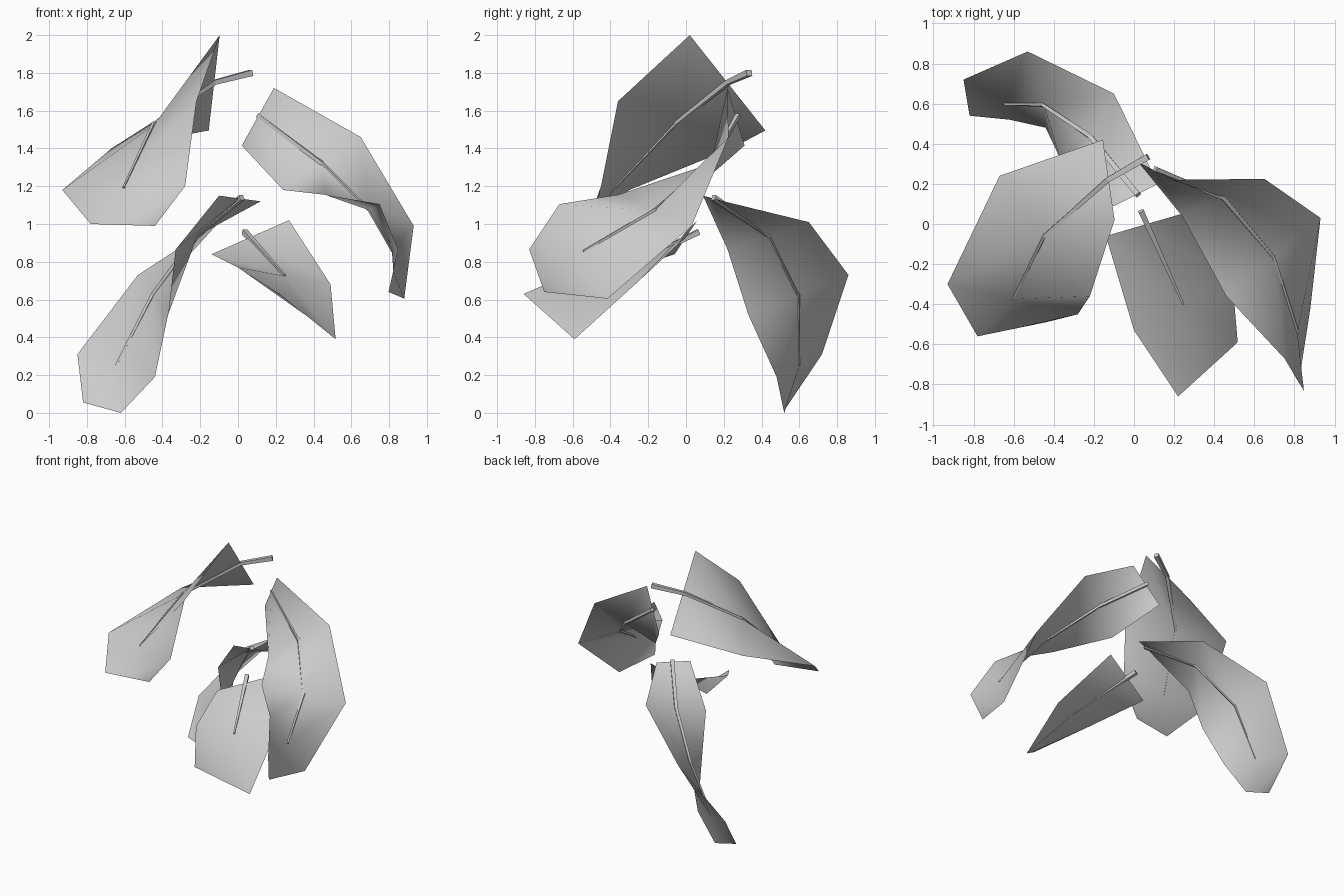
import bpy, bmesh, math
from mathutils import Vector

if "Cube" in bpy.data.objects:
    bpy.data.objects.remove(bpy.data.objects["Cube"])

# Each leaf: stem start, stem radius, face split direction,
# then (left edge, right edge) stations along the blade
LEAVES = {
    "upper_left": ((0.07, 0.335, 1.80), 0.023, False, [
        ((-0.097, 0.02, 2.00), (-0.155, 0.42, 1.495)),
        ((-0.22, -0.36, 1.65), (-0.67, 0.24, 1.40)),
        ((-0.28, -0.45, 1.20), (-0.93, -0.30, 1.18)),
        ((-0.44, -0.49, 0.99), (-0.78, -0.56, 1.00))]),
    "upper_right": ((0.105, 0.275, 1.575), 0.017, False, [
        ((0.19, 0.22, 1.72), (0.02, 0.31, 1.415)),
        ((0.65, 0.225, 1.46), (0.24, 0.04, 1.18)),
        ((0.93, 0.03, 0.99), (0.46, -0.36, 1.155)),
        ((0.88, -0.415, 0.605), (0.75, -0.67, 1.105)),
        ((0.797, -0.75, 0.64), (0.847, -0.83, 0.865))]),
    "lower_back": ((0.02, 0.145, 1.14), 0.020, True, [
        ((-0.10, 0.09, 1.15), (0.12, 0.20, 1.12)),
        ((-0.33, 0.22, 0.865), (-0.10, 0.65, 1.01)),
        ((-0.37, 0.33, 0.52), (-0.53, 0.86, 0.73)),
        ((-0.44, 0.48, 0.19), (-0.85, 0.72, 0.31)),
        ((-0.62, 0.52, 0.00), (-0.82, 0.54, 0.055))]),
    "lower_front": ((0.035, 0.065, 0.957), 0.020, True, [
        ((0.27, 0.06, 1.02), (-0.14, -0.06, 0.84)),
        ((0.49, -0.27, 0.68), (0.00, -0.53, 0.77)),
        ((0.517, -0.59, 0.39), (0.22, -0.86, 0.63))]),
}


def finish(bm, name, smooth):
    mesh = bpy.data.meshes.new(name)
    bm.to_mesh(mesh)
    bm.free()
    for p in mesh.polygons:
        p.use_smooth = smooth
    bpy.context.collection.objects.link(bpy.data.objects.new(name, mesh))


def blade(name, stations, flip):
    # Thin twisted sheet, two triangulated strips meeting at the midrib
    bm = bmesh.new()
    rows = [[bm.verts.new(p) for p in (a, (a + b) / 2, b)] for a, b in stations]
    for r, s in zip(rows, rows[1:]):
        for i in (0, 1):
            if flip:
                bm.faces.new((r[i], s[i], r[i + 1]))
                bm.faces.new((r[i + 1], s[i], s[i + 1]))
            else:
                bm.faces.new((r[i], s[i + 1], r[i + 1]))
                bm.faces.new((r[i], s[i], s[i + 1]))
    finish(bm, name, True)


def midrib(start, stations, lift=0.003):
    # Stem path: blade centres lifted slightly onto the upper face
    mids = [(a + b) / 2 for a, b in stations]
    path = [start]
    for i, (a, b) in enumerate(stations[:-1]):
        if i == 0 and (mids[0] - start).length < 0.1:
            continue
        along = mids[i + 1] - mids[max(i - 1, 0)]
        path.append(mids[i] + lift * (b - a).cross(along).normalized())
    return path


def stem(name, path, r0, r1=0.0075, sides=4):
    # Tapered square tube along the midrib
    bm = bmesh.new()
    rings = []
    n = len(path) - 1
    for i, p in enumerate(path):
        t = (path[min(i + 1, n)] - path[max(i - 1, 0)]).normalized()
        u = t.cross(Vector((0, 0, 1))).normalized()
        v = u.cross(t)
        r = r0 + (r1 - r0) * i / n
        angs = [2 * math.pi * (k + 0.5) / sides for k in range(sides)]
        rings.append([bm.verts.new(p + r * (u * math.cos(a) + v * math.sin(a))) for a in angs])
    for a, b in zip(rings, rings[1:]):
        for k in range(sides):
            j = (k + 1) % sides
            bm.faces.new((a[k], a[j], b[j], b[k]))
    bm.faces.new(rings[0])
    bm.faces.new(rings[-1])
    bmesh.ops.recalc_face_normals(bm, faces=bm.faces)
    finish(bm, name, False)


for label, (start, radius, flip, stations) in LEAVES.items():
    stations = [(Vector(a), Vector(b)) for a, b in stations]
    blade("leaf_blade_" + label, stations, flip)
    stem("leaf_stem_" + label, midrib(Vector(start), stations), radius)
